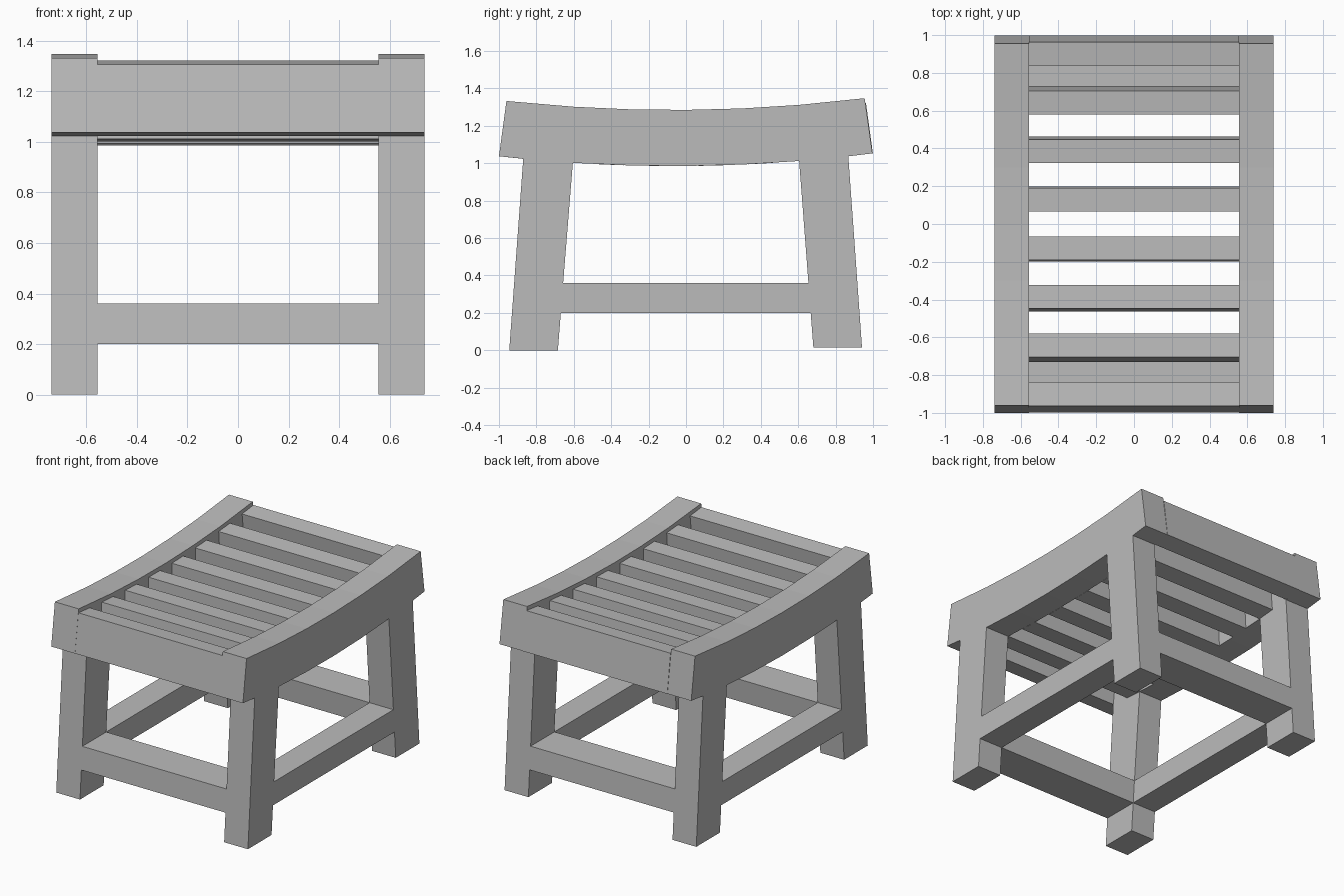
import bpy
import bmesh
from mathutils import Matrix

cube = bpy.data.objects.get("Cube")
if cube:
    bpy.data.objects.remove(cube, do_unlink=True)

GREY = (0.5, 0.5, 0.5, 1)
mat = bpy.data.materials.new("plain grey")
mat.use_nodes = True
mat.diffuse_color = GREY
mat.node_tree.nodes["Principled BSDF"].inputs["Base Color"].default_value = GREY

INNER, OUTER = 0.555, 0.738           # x extent of each side frame
LOW, HIGH = 0.2, 0.36                 # stretcher bottom and top
# Local x, y, z become world y, z, x
SIDEWAYS = Matrix(((0, 0, 1, 0), (1, 0, 0, 0), (0, 1, 0, 0), (0, 0, 0, 1)))


def prism(name, loops, x0, x1):
    """Extrude (y, z) outlines along x; a second outline cuts a hole."""
    curve = bpy.data.curves.new(name, 'CURVE')
    curve.dimensions = '2D'
    curve.fill_mode = 'BOTH'
    curve.extrude = (x1 - x0) / 2
    for loop in loops:
        spline = curve.splines.new('POLY')
        spline.points.add(len(loop) - 1)
        for point, (y, z) in zip(spline.points, loop):
            point.co = (y, z, 0, 1)
        spline.use_cyclic_u = True
        spline.use_smooth = False
    temp = bpy.data.objects.new(name + " outline", curve)
    bpy.context.collection.objects.link(temp)
    graph = bpy.context.evaluated_depsgraph_get()
    mesh = bpy.data.meshes.new_from_object(temp.evaluated_get(graph))
    bpy.data.objects.remove(temp, do_unlink=True)

    bm = bmesh.new()
    bm.from_mesh(mesh)
    bmesh.ops.transform(bm, verts=bm.verts,
                        matrix=Matrix.Translation(((x0 + x1) / 2, 0, 0)) @ SIDEWAYS)
    bmesh.ops.remove_doubles(bm, verts=bm.verts, dist=0.0005)
    bmesh.ops.recalc_face_normals(bm, faces=bm.faces)
    for face in bm.faces:
        face.smooth = False
    bm.to_mesh(mesh)
    bm.free()
    mesh.name = name
    mesh.materials.clear()
    mesh.materials.append(mat)
    obj = bpy.data.objects.new(name, mesh)
    bpy.context.collection.objects.link(obj)
    return obj


def rail_bottom(y):
    return 0.985 + 0.06 * y * y + 0.008 * y


def rail_top(y):
    return rail_bottom(y) + 0.3


# Sloping leg edges, as y at height z
def front_out(z):
    return -0.945 + 0.073 * z


def front_in(z):
    return -0.685 + 0.078 * z


def back_out(z):
    return 0.942 - 0.0715 * z


def back_in(z):
    return 0.682 - 0.076 * z


# Side frames: curved seat rail, two splayed legs and a low stretcher
FOOT = 0.015
outline = [(front_out(0), 0), (front_out(1.024), 1.024), (-1, rail_bottom(-1))]
outline += [(y, rail_top(y)) for y in (-0.96, -0.6, -0.3, 0, 0.3, 0.6, 0.955)]
outline += [(0.997, rail_bottom(0.997)), (back_out(1.037), 1.037),
            (back_out(FOOT), FOOT), (back_in(FOOT), FOOT),
            (back_in(LOW), LOW), (front_in(LOW), LOW), (front_in(0), 0)]
window = [(front_in(HIGH), HIGH), (back_in(HIGH), HIGH)]
window += [(y, rail_bottom(y)) for y in (0.605, 0.3, 0, -0.3, -0.605)]
prism("left_side_frame", [outline, window], INNER, OUTER)
prism("right_side_frame", [outline, window], -OUTER, -INNER)

# Front and back stretchers, flush with the leg faces
for name, a, b in (("front", front_out, front_in), ("back", back_in, back_out)):
    prism(name + "_stretcher",
          [[(a(LOW), LOW), (b(LOW), LOW), (b(HIGH), HIGH), (a(HIGH), HIGH)]],
          -INNER, INNER)

# Seat slats, tilted to follow the curve and set just below the rail tops
for side, sign in (("front", -1), ("back", 1)):
    for i in range(4):
        near = sign * (0.065 + 0.2575 * i)
        far = near + sign * 0.125
        top = [(y, rail_top(y) - 0.027) for y in (near, far)]
        bottom = [(y * 1.038, rail_bottom(y * 1.038)) for y in (far, near)]
        prism(f"{side}_slat_{i + 1}", [top + bottom], -INNER, INNER)
